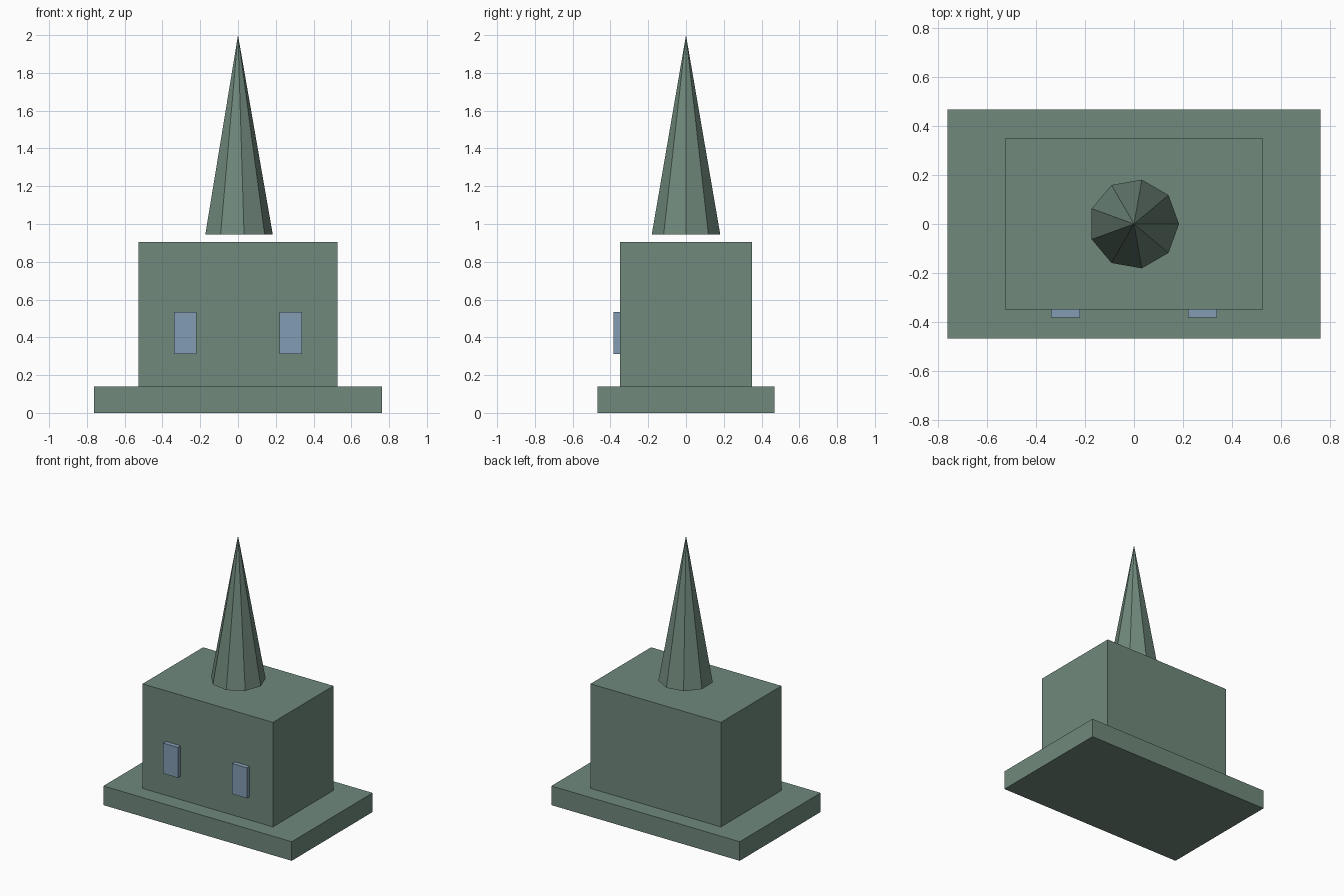
import bpy
import bmesh
from math import cos, sin, tau

old = bpy.data.objects.get("Cube")
if old:
    bpy.data.objects.remove(old, do_unlink=True)


def make_material(name, rgb):
    mat = bpy.data.materials.new(name)
    mat.use_nodes = True
    color = (*rgb, 1.0)
    mat.diffuse_color = color
    mat.node_tree.nodes["Principled BSDF"].inputs["Base Color"].default_value = color
    return mat


def finish(name, bm, mat):
    bmesh.ops.recalc_face_normals(bm, faces=bm.faces)
    mesh = bpy.data.meshes.new(name)
    bm.to_mesh(mesh)
    bm.free()
    mesh.materials.append(mat)
    obj = bpy.data.objects.new(name, mesh)
    bpy.context.collection.objects.link(obj)
    return obj


def box(name, low, high, mat):
    bm = bmesh.new()
    bmesh.ops.create_cube(bm, size=1)
    for v in bm.verts:
        v.co = [lo + (c + 0.5) * (hi - lo) for c, lo, hi in zip(v.co, low, high)]
    return finish(name, bm, mat)


def spire(name, radius, bottom, top, sides, mat):
    bm = bmesh.new()
    ring = [bm.verts.new((radius * cos(tau * i / sides), radius * sin(tau * i / sides), bottom))
            for i in range(sides)]
    tip = bm.verts.new((0, 0, top))
    bm.faces.new(ring)
    for i in range(sides):
        bm.faces.new((ring[i], ring[(i + 1) % sides], tip))
    return finish(name, bm, mat)


green = make_material("sage green", (0.162, 0.25, 0.202))
blue = make_material("window blue", (0.231, 0.332, 0.456))

# Plinth and main block
box("base", (-0.763, -0.468, 0), (0.763, 0.468, 0.14), green)
box("body", (-0.528, -0.35, 0.14), (0.528, 0.35, 0.906), green)

# Nine-sided spire hovering just above the roof
spire("spire", 0.184, 0.945, 2.0, 9, green)

# Raised front windows
for side, x in (("left", 0.28), ("right", -0.28)):
    box(side + "_window", (x - 0.06, -0.383, 0.312), (x + 0.06, -0.35, 0.535), blue)
